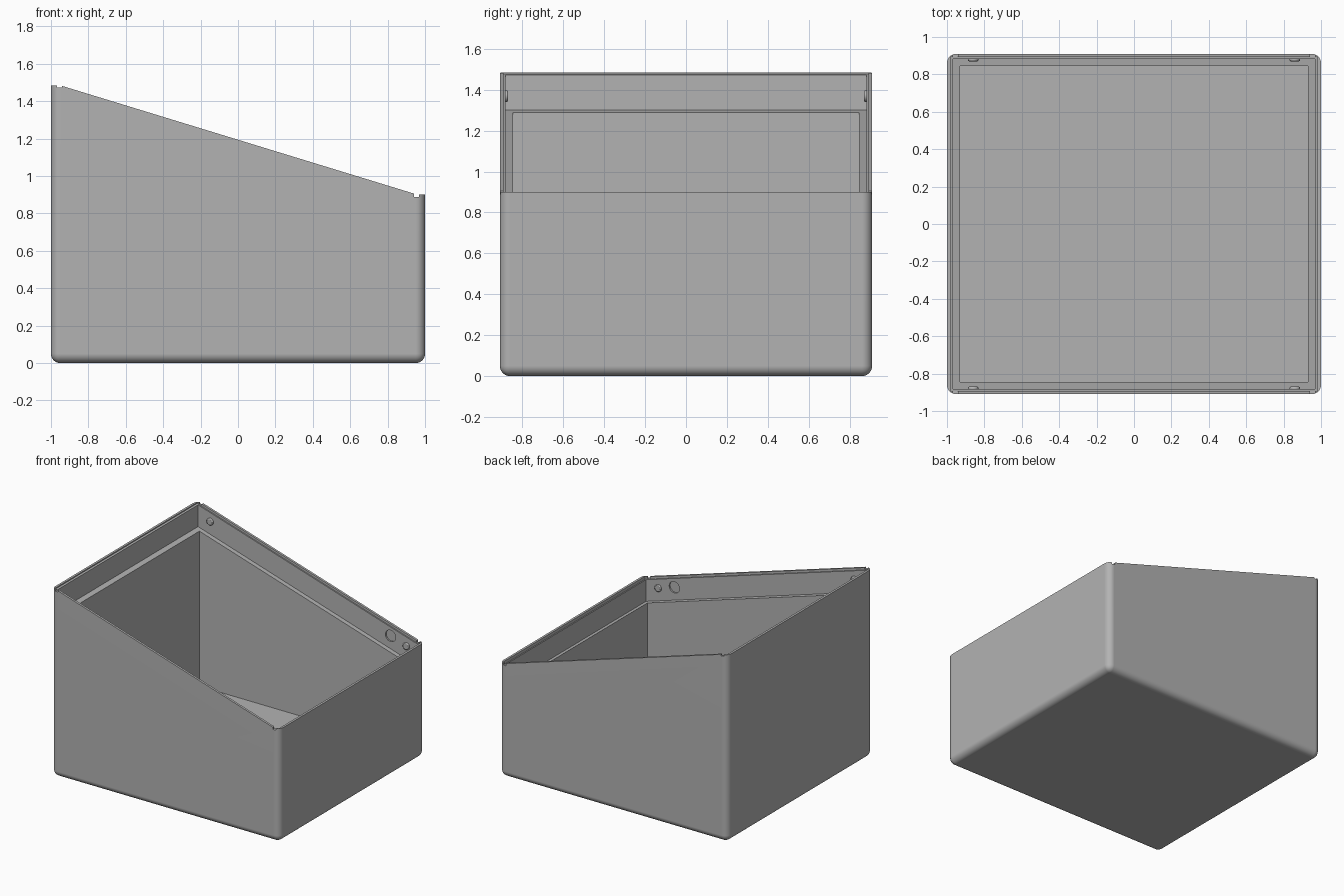
import bpy
import bmesh
import math
from mathutils import Matrix

if "Cube" in bpy.data.objects:
    bpy.data.objects.remove(bpy.data.objects["Cube"], do_unlink=True)

HX, HY = 1.0, 0.91          # outer half sizes
LOW, HIGH = 0.9, 1.485      # wall heights at the two ends
SLOPE = -0.306
TILT = math.atan(SLOPE)

grey = bpy.data.materials.new("plain grey")
grey.use_nodes = True
grey.diffuse_color = (0.45, 0.45, 0.45, 1)
grey.node_tree.nodes["Principled BSDF"].inputs["Base Color"].default_value = grey.diffuse_color


def rim(x, drop=0.0):
    """Height of the sloping rim at x, lowered by drop."""
    return 1.194 + SLOPE * x - drop


def make_object(name, bm):
    bmesh.ops.recalc_face_normals(bm, faces=bm.faces)
    mesh = bpy.data.meshes.new(name)
    bm.to_mesh(mesh)
    bm.free()
    mesh.materials.append(grey)
    obj = bpy.data.objects.new(name, mesh)
    bpy.context.collection.objects.link(obj)
    return obj


def prism(name, profile, half_depth, round_edges=0.0):
    """Extrude an x-z profile evenly to both sides along y."""
    bm = bmesh.new()
    face = bm.faces.new([bm.verts.new((x, -half_depth, z)) for x, z in profile])
    moved = bmesh.ops.extrude_face_region(bm, geom=[face])["geom"]
    verts = [v for v in moved if isinstance(v, bmesh.types.BMVert)]
    bmesh.ops.translate(bm, verts=verts, vec=(0, 2 * half_depth, 0))
    if round_edges:
        top = max(v.co.z for v in bm.verts)
        edges = [e for e in bm.edges if min(v.co.z for v in e.verts) < top - 0.01]
        bmesh.ops.bevel(bm, geom=edges, offset=round_edges, segments=8,
                        profile=0.5, affect='EDGES')
    return make_object(name, bm)


def sloped_cutter(name, hx, hy, drop):
    """Cutter whose floor follows the rim, a set distance below it."""
    return prism(name, [(-hx, rim(-hx, drop)), (hx, rim(hx, drop)),
                        (hx, 2), (-hx, 2)], hy)


def disc(name, x, y, radius, depth):
    """Short round peg across y, a little below the rim."""
    bm = bmesh.new()
    bmesh.ops.create_cone(bm, cap_ends=True, segments=32, radius1=radius,
                          radius2=radius, depth=depth)
    bm.transform(Matrix.Translation((x, y, rim(x, 0.088)))
                 @ Matrix.Rotation(math.pi / 2, 4, 'X'))
    return make_object(name, bm)


def combine(target, tool, operation):
    mod = target.modifiers.new(tool.name, 'BOOLEAN')
    mod.operation, mod.solver, mod.object = operation, 'EXACT', tool
    bpy.context.view_layer.objects.active = target
    bpy.ops.object.modifier_apply(modifier=mod.name)
    bpy.data.objects.remove(tool, do_unlink=True)


# Rounded block trimmed to the sloping top, with a notch near each end
box = prism("open_sloped_box", [(-HX, 0), (HX, 0), (HX, 2), (-HX, 2)], HY, 0.05)
N1, N2 = 0.967, 0.942
trim = prism("top_trim", [
    (-1.1, HIGH), (-N1, HIGH), (-N1, HIGH - 0.012), (-N2, HIGH - 0.012),
    (-N2, rim(-N2)), (N2, rim(N2)), (N2, LOW - 0.012), (N1, LOW - 0.012),
    (N1, LOW), (1.1, LOW), (1.1, 2.2), (-1.1, 2.2)], 1.1)
combine(box, trim, 'DIFFERENCE')

# Main cavity, wider upper recess that leaves a ledge, and a fine rim step
cavity = prism("cavity", [(-0.93, 0.06), (0.93, 0.06), (0.93, 2), (-0.93, 2)], 0.845)
combine(box, cavity, 'DIFFERENCE')
combine(box, sloped_cutter("upper_recess", 0.968, 0.882, 0.19), 'DIFFERENCE')
combine(box, sloped_cutter("rim_step", 0.982, 0.892, 0.018), 'DIFFERENCE')

# Round finger recesses inside the low end of both side walls
for side in (-1, 1):
    combine(box, disc("round_recess", 0.72, side * 0.882, 0.045, 0.024), 'DIFFERENCE')

box.data.materials.clear()
box.data.materials.append(grey)
for poly in box.data.polygons:
    poly.material_index = 0

# Small snap bumps inside the side walls
parts = [box]
for end, x in (("high", -0.86), ("low", 0.86)):
    for place, side in (("front", -1), ("back", 1)):
        bump = disc(f"{place}_{end}_snap_bump", x, side * 0.88, 0.028, 0.02)
        bevel = bump.modifiers.new("soft edge", 'BEVEL')
        bevel.width, bevel.segments = 0.006, 2
        parts.append(bump)

# Smooth the rounded edges and keep the flat panels flat
bpy.ops.object.select_all(action='DESELECT')
for obj in parts:
    obj.select_set(True)
bpy.context.view_layer.objects.active = box
bpy.ops.object.shade_smooth_by_angle(angle=math.radians(30))
weighted = box.modifiers.new("flat panels", 'WEIGHTED_NORMAL')
weighted.keep_sharp = True
